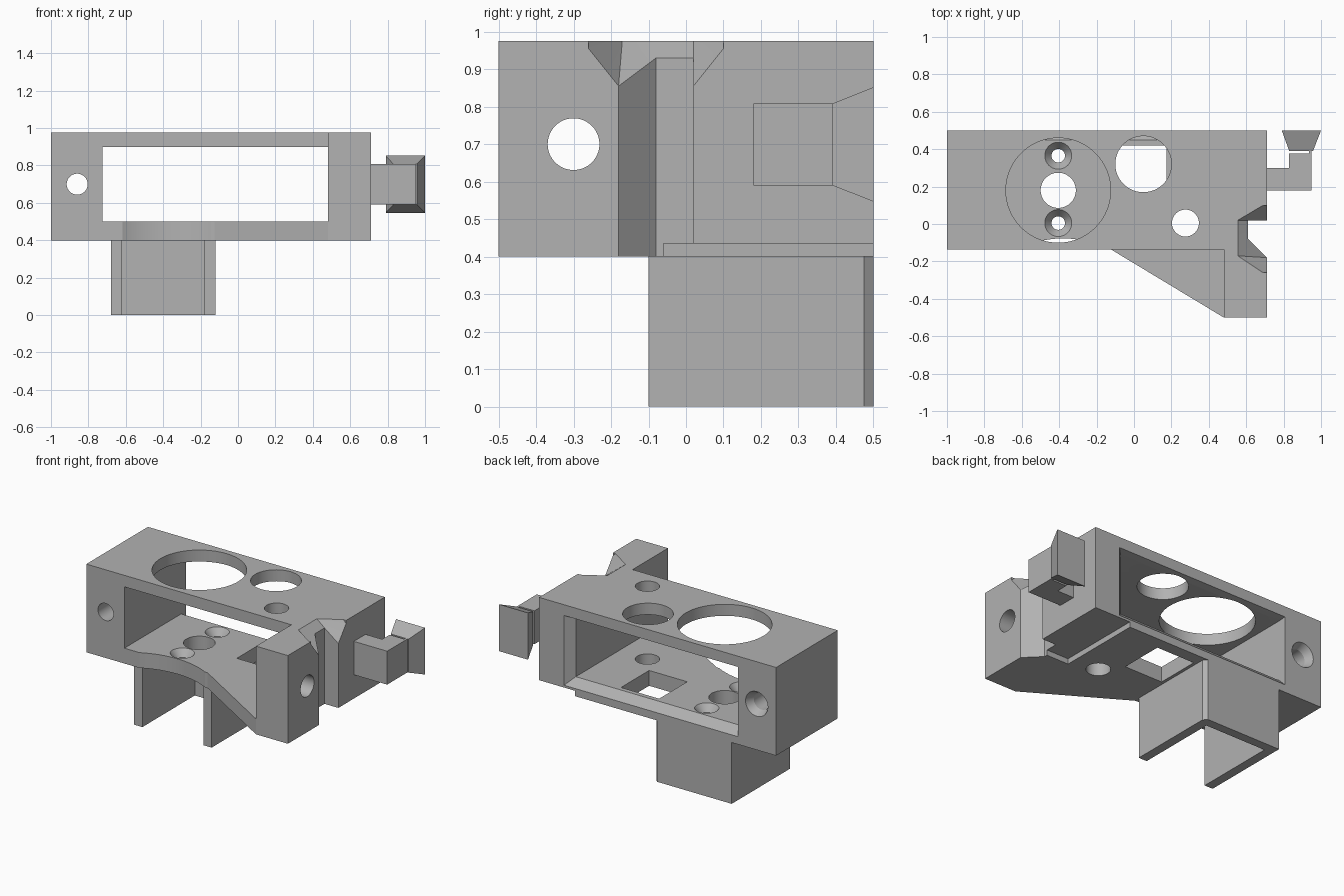
import bpy, bmesh, math

if "Cube" in bpy.data.objects:
    bpy.data.objects.remove(bpy.data.objects["Cube"])

grey = bpy.data.materials.new("light_grey")
grey.diffuse_color = (0.445, 0.445, 0.445, 1)
grey.use_nodes = True
grey.node_tree.nodes["Principled BSDF"].inputs["Base Color"].default_value = grey.diffuse_color


def make(name, bm):
    bmesh.ops.recalc_face_normals(bm, faces=bm.faces)
    me = bpy.data.meshes.new(name)
    bm.to_mesh(me)
    bm.free()
    ob = bpy.data.objects.new(name, me)
    bpy.context.collection.objects.link(ob)
    me.materials.append(grey)
    return ob


def prism(name, pts, z0, z1):
    """Extrude an xy outline from z0 to z1."""
    bm = bmesh.new()
    lo = [bm.verts.new((x, y, z0)) for x, y in pts]
    hi = [bm.verts.new((x, y, z1)) for x, y in pts]
    bm.faces.new(lo[::-1])
    bm.faces.new(hi)
    for i in range(len(pts)):
        j = (i + 1) % len(pts)
        bm.faces.new((lo[i], lo[j], hi[j], hi[i]))
    return make(name, bm)


def box(name, x0, x1, y0, y1, z0, z1):
    return prism(name, [(x0, y0), (x1, y0), (x1, y1), (x0, y1)], z0, z1)


def hull(name, pts):
    bm = bmesh.new()
    for p in pts:
        bm.verts.new(p)
    res = bmesh.ops.convex_hull(bm, input=bm.verts)
    loose = [v for v in bm.verts if not v.link_faces]
    bmesh.ops.delete(bm, geom=loose, context='VERTS')
    return make(name, bm)


def cone(axis, c, a0, a1, r0, r1=None, n=64):
    """Round cutter along an axis, from a0 (radius r0) to a1 (radius r1)."""
    r1 = r0 if r1 is None else r1
    pts = []
    for a, r in ((a0, r0), (a1, r1)):
        for i in range(n):
            t = 2 * math.pi * i / n
            p = [c[0] + r * math.cos(t), c[1] + r * math.sin(t)]
            p.insert("xyz".index(axis), a)
            pts.append(p)
    bm = bmesh.new()
    v = [bm.verts.new(p) for p in pts]
    bm.faces.new(v[:n])
    bm.faces.new(v[n:])
    for i in range(n):
        j = (i + 1) % n
        bm.faces.new((v[i], v[j], v[n + j], v[n + i]))
    return make("round_cutter", bm)


def combine(target, other, op='DIFFERENCE'):
    m = target.modifiers.new("bool", 'BOOLEAN')
    m.operation, m.solver, m.object = op, 'EXACT', other
    bpy.context.view_layer.objects.active = target
    bpy.ops.object.modifier_apply(modifier=m.name)
    bpy.data.objects.remove(other)


# Housing: block with a sloped front shelf and a tall right cheek
body = prism("housing", [(-1, -.135), (-.125, -.135), (.48, -.5), (.71, -.5),
                         (.71, .5), (-1, .5)], .4, .975)
combine(body, box("shelf_cut", -.3, .48, -.7, -.135, .5, 1.2))

# Window through the housing, flared at the back
combine(body, box("window_cut", -.725, .48, -.3, .7, .5, .9))
combine(body, hull("flare_cut", [(x, y, z) for y, x1, z0, z1 in
                                 ((.45, .48, .5, .9), (.5, .53, .45, .905), (.6, .53, .45, .905))
                                 for x in (-.725, x1) for z in (z0, z1)]))

# Curved scoop in the front edge of the floor
combine(body, cone('z', (-.38, -.59), .3, .6, .513, n=160))

# Step under the right end
combine(body, box("step_cut", .45, .8, -.06, .6, .3, .435))

# Top plate openings
combine(body, cone('z', (-.405, .18), .8, 1.1, .28))
combine(body, cone('z', (.05, .32), .8, 1.1, .15))
combine(body, cone('z', (.275, .005), .3, 1.1, .072))

# Dovetail groove and its funnel in the right cheek
combine(body, prism("groove_cut", [(.61, .02), (.61, -.08), (.71, -.18), (.8, -.18), (.8, .02)], .3, .96))
funnel = [(.69, .1, .975), (.555, .02, .975), (.555, -.17, .975), (.69, -.26, .975),
          (.61, .02, .93), (.61, -.08, .93)]
rim = [(.1, .975), (.1, .955), (.02, .855), (-.18, .855), (-.26, .955), (-.26, .975)]
funnel += [(x, y, z) for x in (.71, .8) for y, z in rim]
funnel += [(x, y, 1.0) for x, y, z in funnel if z == .975]
combine(body, hull("funnel_cut", funnel))

# Cross holes in the cheeks
combine(body, cone('x', (-.3, .7), .4, .8, .069))
combine(body, cone('y', (-.86, .7), -.3, .6, .056))
combine(body, cone('y', (-.86, .7), .45, .53, .056, .095))

# Bracket below: U shape, open to the front
bracket = prism("bracket", [(-.68, -.1), (-.62, -.1), (-.62, .44), (-.18, .44), (-.18, -.1),
                            (-.12, -.1), (-.12, .475), (-.14, .5), (-.68, .5)], 0, .4)
combine(body, bracket, 'UNION')

# Floor openings: square port, centre hole and two countersunk screw holes
combine(body, box("port_cut", -.1, .175, .13, .42, .3, .6))
combine(body, cone('z', (-.405, .18), .3, .6, .094))
for y in (.365, .005):
    combine(body, cone('z', (-.405, y), .3, .6, .036))
    combine(body, cone('z', (-.405, y), .455, .51, .036, .08))

# Hook arm on the right with a slotted neck and a flared dovetail head
arm = prism("hook_arm", [(.71, .18), (.95, .18), (.95, .39), (.935, .39), (.935, .377),
                         (.83, .377), (.83, .3), (.71, .3)], .59, .808)
head = hull("hook_head", [(x, y, z) for y, x0, x1, z0, z1 in
                          ((.39, .83, .957, .59, .808), (.5, .79, 1.0, .547, .852))
                          for x in (x0, x1) for z in (z0, z1)])
combine(arm, head, 'UNION')

for ob in (body, arm):
    bpy.ops.object.select_all(action='DESELECT')
    ob.select_set(True)
    bpy.context.view_layer.objects.active = ob
    bpy.ops.object.shade_smooth_by_angle(angle=math.radians(20))
